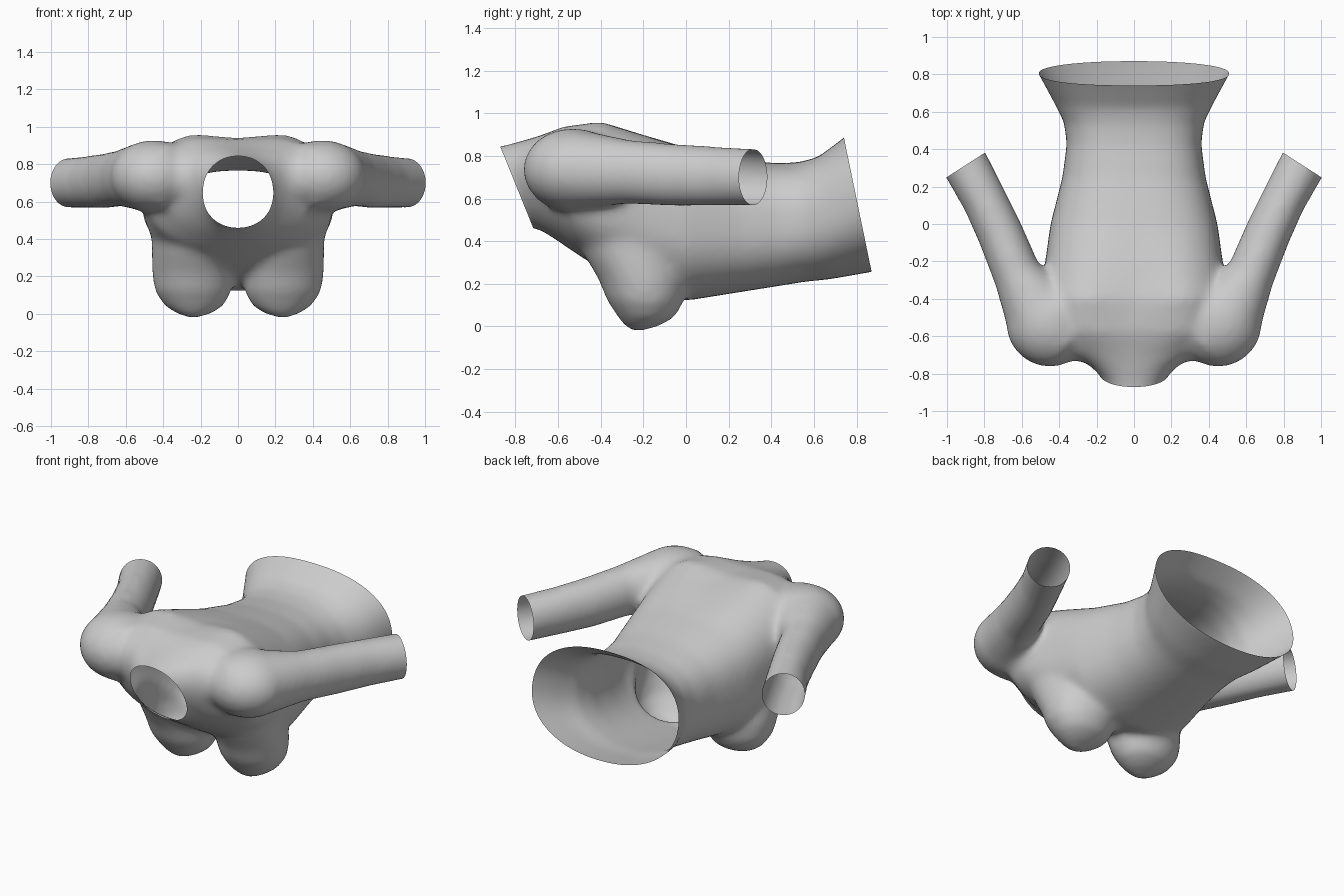
import bpy, bmesh, math
from mathutils import Vector, Matrix

if "Cube" in bpy.data.objects:
    bpy.data.objects.remove(bpy.data.objects["Cube"])

N = 48
bm = bmesh.new()


def loft(rings):
    """Closed solid through a list of point rings."""
    vs = [[bm.verts.new(p) for p in r] for r in rings]
    for a, b in zip(vs, vs[1:]):
        for i in range(N):
            j = (i + 1) % N
            bm.faces.new((a[i], a[j], b[j], b[i]))
    bm.faces.new(vs[0])
    bm.faces.new(vs[-1])


def section(top_y, top_z, bot_y, bot_z, w, e, et):
    """Trunk cross-section tilted between a back and a front point, with shoulder blades."""
    ring = []
    blade = 0.035 * math.exp(-((top_y + 0.40) / 0.22) ** 2)
    for i in range(N):
        t = 2 * math.pi * i / N
        c, s = math.cos(t), math.sin(t)
        ex = et if s > 0 else e
        x = w * math.copysign(abs(c) ** ex, c)
        v = math.copysign(abs(s) ** ex, s)
        k = (v + 1) / 2
        lift = blade * max(v, 0) * math.exp(-((abs(x) - 0.27) / 0.15) ** 2)
        ring.append((x, bot_y + (top_y - bot_y) * k, bot_z + (top_z - bot_z) * k + lift))
    return ring


def tube(path, side):
    """Limb along (x, y, z, horizontal radius, vertical radius) stations."""
    pts = [Vector((p[0] * side, p[1], p[2])) for p in path]
    rings = []
    for i, p in enumerate(pts):
        d = (pts[min(i + 1, len(pts) - 1)] - pts[max(i - 1, 0)]).normalized()
        h = d.cross(Vector((0, 0, 1))).normalized()
        v = h.cross(d)
        rings.append([p + h * path[i][3] * math.cos(2 * math.pi * k / N)
                      + v * path[i][4] * math.sin(2 * math.pi * k / N) for k in range(N)])
    loft(rings)


def blob(c, r):
    m = Matrix.Translation(c) @ Matrix.Diagonal((*r, 1))
    bmesh.ops.create_uvsphere(bm, u_segments=32, v_segments=16, radius=1, matrix=m)


# Trunk from flared hip opening to neck opening
trunk = [
    (0.86, 0.99, 0.99, 0.285, 0.58, 0.95, 0.9), (0.74, 0.885, 0.87, 0.255, 0.51, 0.93, 0.85),
    (0.62, 0.795, 0.67, 0.22, 0.425, 0.9, 0.8), (0.53, 0.77, 0.56, 0.21, 0.375, 0.88, 0.78),
    (0.42, 0.765, 0.44, 0.19, 0.36, 0.85, 0.75), (0.25, 0.785, 0.25, 0.16, 0.383, 0.83, 0.75),
    (0.0, 0.84, 0.0, 0.12, 0.447, 0.83, 0.72), (-0.2, 0.895, -0.2, 0.165, 0.475, 0.83, 0.68),
    (-0.4, 0.94, -0.38, 0.255, 0.51, 0.85, 0.65), (-0.58, 0.93, -0.52, 0.345, 0.50, 0.85, 0.7),
    (-0.70, 0.89, -0.60, 0.40, 0.39, 0.9, 0.85), (-0.79, 0.865, -0.67, 0.445, 0.26, 0.92, 0.95),
    (-0.87, 0.845, -0.72, 0.465, 0.18, 0.95, 0.95), (-0.99, 0.83, -0.84, 0.45, 0.165, 0.95, 0.95)]
loft([section(*s) for s in trunk])

# Broad shoulder girdle joining both arms
blob((0, -0.52, 0.73), (0.64, 0.245, 0.205))

arm = [(0.34, -0.62, 0.73, 0.17, 0.18), (0.50, -0.49, 0.735, 0.205, 0.185),
       (0.625, -0.27, 0.725, 0.13, 0.15), (0.715, -0.05, 0.71, 0.124, 0.147),
       (0.80, 0.13, 0.705, 0.12, 0.14), (0.90, 0.315, 0.70, 0.126, 0.134),
       (0.97, 0.44, 0.70, 0.126, 0.134)]
# Bust stations: x, y, z, radius x, radius y
bust = [(0.24, -0.23, -0.02, 0.03, 0.03), (0.235, -0.205, 0.004, 0.10, 0.085),
        (0.235, -0.185, 0.045, 0.16, 0.135), (0.24, -0.19, 0.12, 0.205, 0.18),
        (0.245, -0.205, 0.22, 0.215, 0.205), (0.25, -0.25, 0.33, 0.212, 0.225),
        (0.25, -0.31, 0.45, 0.21, 0.22), (0.25, -0.38, 0.57, 0.18, 0.18)]
for side in (-1, 1):
    tube(arm, side)
    # Shoulder cap
    blob((0.45 * side, -0.53, 0.735), (0.235, 0.235, 0.195))
    loft([[(x * side + rx * math.cos(2 * math.pi * k / N), y + ry * math.sin(2 * math.pi * k / N), z)
           for k in range(N)] for x, y, z, rx, ry in bust])
bmesh.ops.recalc_face_normals(bm, faces=bm.faces[:])

me = bpy.data.meshes.new("torso")
bm.to_mesh(me)
bm.free()
torso = bpy.data.objects.new("torso", me)
bpy.context.collection.objects.link(torso)

# Fuse the parts into one smooth skin
rem = torso.modifiers.new("fuse", 'REMESH')
rem.mode = 'VOXEL'
rem.voxel_size = 0.018
sm = torso.modifiers.new("relax", 'SMOOTH')
sm.factor = 0.5
sm.iterations = 22
dg = bpy.context.evaluated_depsgraph_get()
skin = bpy.data.meshes.new_from_object(torso.evaluated_get(dg))
torso.modifiers.clear()
torso.data = skin

# Cut the four openings: hips, neck, both arms
bm = bmesh.new()
bm.from_mesh(skin)


def cut(co, no, keep):
    fs = [f for f in bm.faces if keep(f.calc_center_median())]
    geom = fs + list({e for f in fs for e in f.edges}) + list({v for f in fs for v in f.verts})
    bmesh.ops.bisect_plane(bm, geom=geom, plane_co=co, plane_no=no, clear_outer=True)


cut((0, 0.74, 0.89), (0, 0.63, 0.13), lambda c: c.y > 0.6)
cut((0, -0.87, 0.84), (0, -0.37, -0.15), lambda c: c.y < -0.6 and abs(c.x) < 0.3)
for side in (-1, 1):
    cut((0.9 * side, 0.315, 0.7), (0.54 * side, 0.84, 0), lambda c: c.x * side > 0.6 and c.y < 0.58)
for f in bm.faces:
    f.smooth = True
bm.to_mesh(skin)
bm.free()
